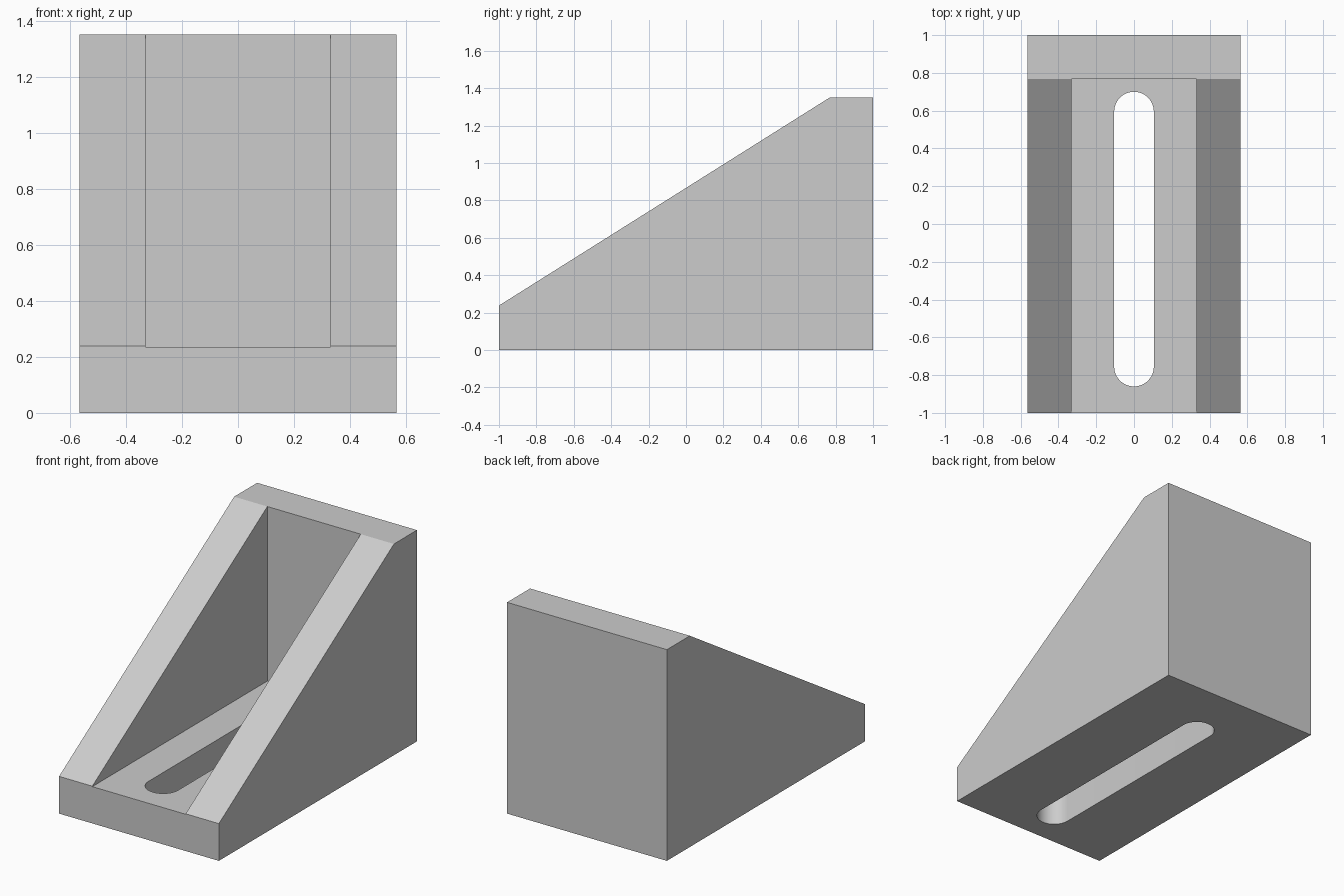
import bpy
import bmesh
import math
from mathutils import Vector

cube = bpy.data.objects.get("Cube")
if cube:
    bpy.data.objects.remove(cube, do_unlink=True)

HALF_W, POCKET_W = 0.565, 0.33
FLOOR, LIP, TOP = 0.235, 0.238, 1.35
WALL_Y = 0.768
SLOT_R, SLOT_FRONT, SLOT_BACK = 0.105, -0.86, 0.70

grey = bpy.data.materials.new("light grey")
grey.use_nodes = True
colour = (0.604, 0.604, 0.604, 1)
grey.diffuse_color = colour
grey.node_tree.nodes["Principled BSDF"].inputs["Base Color"].default_value = colour


def prism(name, outline, depth):
    """Extrude a closed outline of 3D points along a vector."""
    bm = bmesh.new()
    face = bm.faces.new([bm.verts.new(p) for p in outline])
    moved = bmesh.ops.extrude_face_region(bm, geom=[face])["geom"]
    verts = [v for v in moved if isinstance(v, bmesh.types.BMVert)]
    bmesh.ops.translate(bm, verts=verts, vec=Vector(depth))
    # the starting face may survive the extrusion; keep exactly one cap there
    bmesh.ops.recalc_face_normals(bm, faces=bm.faces)
    mesh = bpy.data.meshes.new(name)
    bm.to_mesh(mesh)
    bm.free()
    mesh.materials.append(grey)
    obj = bpy.data.objects.new(name, mesh)
    bpy.context.collection.objects.link(obj)
    return obj


def cut(target, cutter):
    """Subtract the cutter from the target and remove the cutter."""
    cutter.hide_render = True
    mod = target.modifiers.new("cut", "BOOLEAN")
    mod.operation = "DIFFERENCE"
    mod.solver = "EXACT"
    mod.object = cutter
    bpy.context.view_layer.objects.active = target
    bpy.ops.object.modifier_apply(modifier=mod.name)
    bpy.data.objects.remove(cutter, do_unlink=True)


# Wedge-shaped body from its side profile
profile = [(-1, 0), (1, 0), (1, TOP), (WALL_Y, TOP), (-1, LIP)]
bracket = prism("angle_bracket", [(-HALF_W, y, z) for y, z in profile],
                (2 * HALF_W, 0, 0))

# Pocket between the two side gussets
pocket = [(-1.2, FLOOR), (WALL_Y, FLOOR), (WALL_Y, TOP + 0.2), (-1.2, TOP + 0.2)]
cut(bracket, prism("pocket_cutter", [(-POCKET_W, y, z) for y, z in pocket],
                   (2 * POCKET_W, 0, 0)))

# Rounded slot through the base
steps = 24
slot = []
for centre, start in ((SLOT_BACK - SLOT_R, 0), (SLOT_FRONT + SLOT_R, math.pi)):
    for i in range(steps + 1):
        a = start + math.pi * i / steps
        slot.append((SLOT_R * math.cos(a), centre + SLOT_R * math.sin(a), -0.1))
cut(bracket, prism("slot_cutter", slot, (0, 0, FLOOR + 0.2)))

# Smooth slot ends, crisp edges elsewhere
bpy.ops.object.select_all(action="DESELECT")
bracket.select_set(True)
bpy.context.view_layer.objects.active = bracket
bpy.ops.object.shade_smooth_by_angle(angle=math.radians(30))
